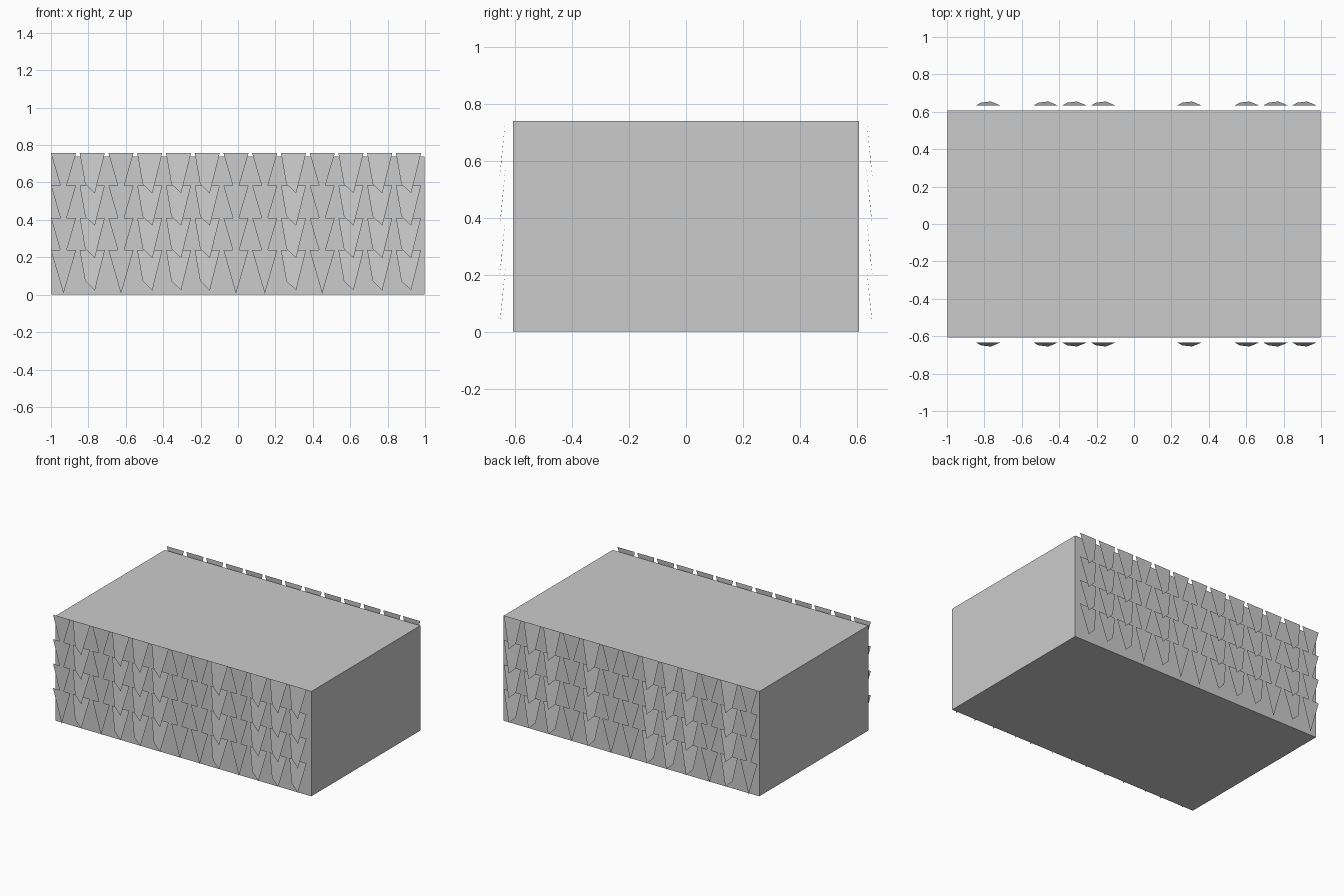
import bpy

if "Cube" in bpy.data.objects:
    bpy.data.objects.remove(bpy.data.objects["Cube"])

# Helper: build a flat-shaded mesh object
def make_object(name, verts, faces):
    mesh = bpy.data.meshes.new(name)
    mesh.from_pydata(verts, [], faces)
    mesh.update()
    obj = bpy.data.objects.new(name, mesh)
    bpy.context.collection.objects.link(obj)
    return obj

# Main block
HX, HY, H = 0.998, 0.608, 0.74
bpy.ops.mesh.primitive_cube_add(size=1, location=(0, 0, H / 2))
block = bpy.context.object
block.name = "main_block"
block.scale = (2 * HX, 2 * HY, H)

# Tile outlines: x offset, outward lean, drop below the top edge
W = 0.067
POINTED = [(-W, 0, 0), (0, 0, -0.232), (W, 0, 0)]
FLARED = [(-W, 0, 0), (-0.038, 0.016, -0.165), (0.014, 0.022, -0.215), (W, 0, 0)]

COLUMNS = 13
PITCH = 0.1537
ROW_TOPS = [0.757, 0.584, 0.411, 0.238]
POINTED_COLUMNS = {0, 2, 6, 7, 9}
TILE_Y = 0.633

# Rows of hanging tiles on front and back
for side, label in ((-1, "front"), (1, "back")):
    for r, top in enumerate(ROW_TOPS):
        verts, faces = [], []
        for c in range(COLUMNS):
            cx = -1 + W + c * PITCH
            outline = POINTED if c in POINTED_COLUMNS else FLARED
            start = len(verts)
            verts += [(cx + x, side * (TILE_Y + lean), top + drop)
                      for x, lean, drop in outline]
            ids = list(range(start, len(verts)))
            faces.append(ids if side < 0 else ids[::-1])
        make_object(f"{label}_tile_row_{r + 1}", verts, faces)
